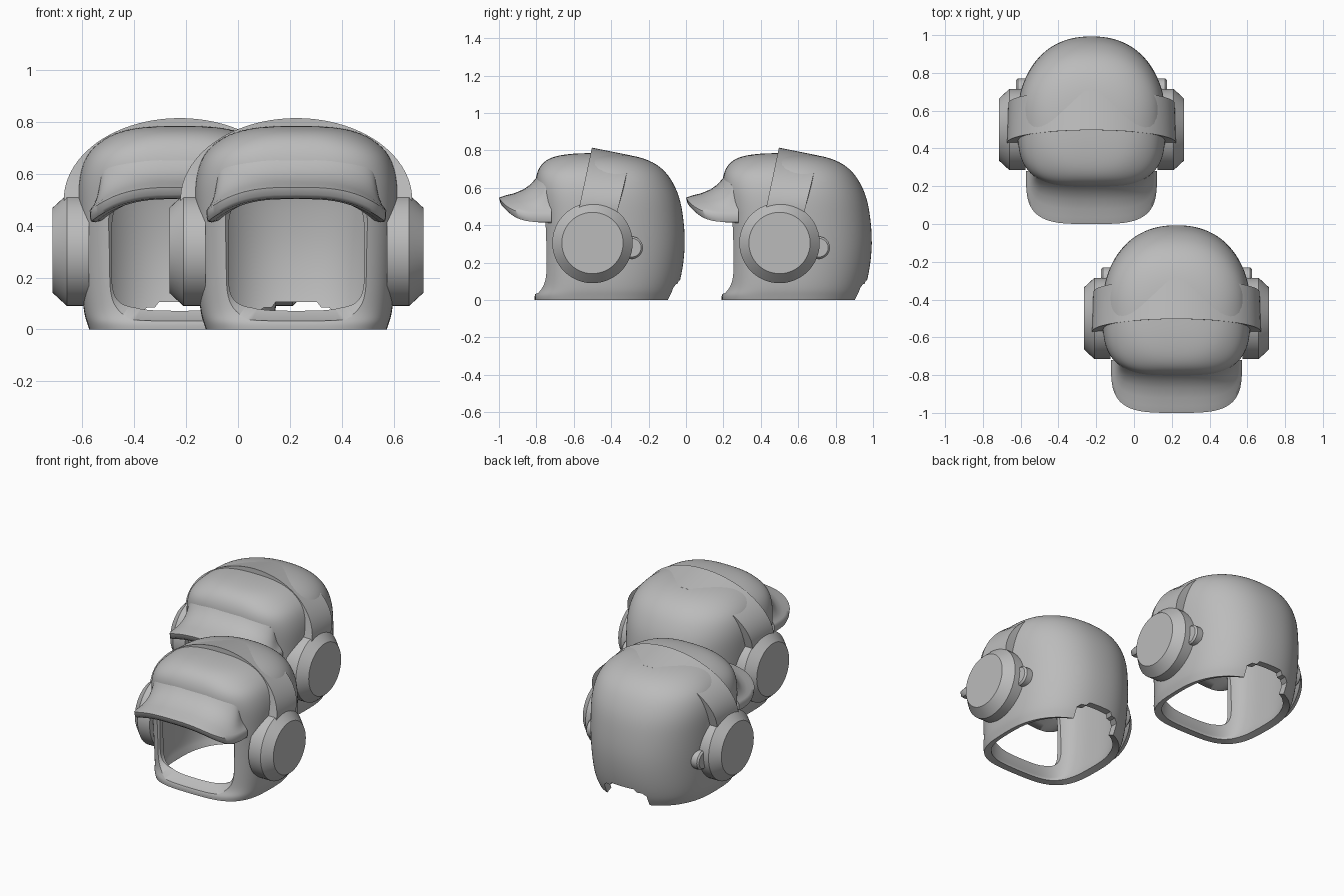
import bpy, bmesh, math

if "Cube" in bpy.data.objects:
    bpy.data.objects.remove(bpy.data.objects["Cube"])

grey = bpy.data.materials.new("plain_grey")
grey.diffuse_color = (0.5, 0.5, 0.5, 1)
grey.use_nodes = True
grey.node_tree.nodes["Principled BSDF"].inputs["Base Color"].default_value = grey.diffuse_color


def spow(v, p):
    return math.copysign(abs(v) ** p, v)


def make(name, rings, closed=True, cap_ends=True):
    """Skin a list of equally long point rings."""
    bm = bmesh.new()
    vs = [[bm.verts.new(p) for p in r] for r in rings]
    n = len(rings[0])
    for a, b in zip(vs, vs[1:]):
        for i in range(n if closed else n - 1):
            j = (i + 1) % n
            bm.faces.new((a[i], a[j], b[j], b[i]))
    if cap_ends:
        bm.faces.new(vs[0])
        bm.faces.new(vs[-1])
    bmesh.ops.recalc_face_normals(bm, faces=bm.faces)
    me = bpy.data.meshes.new(name)
    bm.to_mesh(me)
    bm.free()
    me.materials.append(grey)
    ob = bpy.data.objects.new(name, me)
    bpy.context.collection.objects.link(ob)
    return ob


def activate(ob):
    bpy.ops.object.select_all(action='DESELECT')
    ob.select_set(True)
    bpy.context.view_layer.objects.active = ob


def apply(ob, kind, **props):
    activate(ob)
    m = ob.modifiers.new("m", kind)
    for k, v in props.items():
        setattr(m, k, v)
    bpy.ops.object.modifier_apply(modifier=m.name)


def smooth(ob, angle=35):
    activate(ob)
    bpy.ops.object.shade_smooth_by_angle(angle=math.radians(angle))


# Shell: height, front, back, half width
levels = [(0, -.31, .43, .35), (.03, -.312, .445, .36), (.06, -.286, .458, .37),
          (.15, -.28, .482, .38), (.3, -.28, .5, .387), (.45, -.287, .487, .393),
          (.55, -.3, .468, .395), (.63, -.308, .432, .38), (.69, -.297, .39, .35),
          (.74, -.265, .325, .29), (.77, -.205, .235, .215), (.782, -.12, .14, .13),
          (.785, -.05, .06, .06)]
rings = []
for z, f, b, w in levels:
    c = .05 if z < .7 else (f + b) / 2 + .01
    ring = []
    for i in range(40):
        a = 2 * math.pi * i / 40
        s, co = math.sin(a), math.cos(a)
        e = 2 / 2.25 if s > 0 else 2 / (3.4 if z < .7 else 2.8)
        ring.append((w * spow(co, e), c + (b - c if s > 0 else c - f) * spow(s, e), z))
    rings.append(ring)
shell = make("helmet_shell", rings, cap_ends=False)
bm = bmesh.new()
bm.from_mesh(shell.data)
top = [e for e in bm.edges if e.is_boundary and e.verts[0].co.z > .7]
bmesh.ops.contextual_create(bm, geom=top)
bmesh.ops.poke(bm, faces=[f for f in bm.faces if len(f.verts) > 4])
bmesh.ops.recalc_face_normals(bm, faces=bm.faces)
bm.to_mesh(shell.data)
bm.free()
apply(shell, 'SUBSURF', levels=2)
apply(shell, 'SOLIDIFY', thickness=.042, offset=-1)

# Face opening with a sloped frame
rings = []
for y, g in [(-.45, .07), (-.29, .045), (-.235, 0), (-.05, 0)]:
    ring = []
    for i in range(48):
        a = 2 * math.pi * (i + .5) / 48
        ring.append(((.262 + g) * spow(math.cos(a), .36), y,
                     .295 + (.215 + g) * spow(math.sin(a), .36)))
    rings.append(ring)
face_cutter = make("face_cutter", rings)

# Notch at the lower back edge
outline = [(-.15, -.1), (-.15, .065), (-.125, .085), (-.095, .085), (-.08, .105)]
outline += [(-x, z) for x, z in reversed(outline)]
notch_cutter = make("notch_cutter", [[(x, y, z) for x, z in outline] for y in (.3, .6)])
for cutter in (face_cutter, notch_cutter):
    cutter.hide_render = True
    apply(shell, 'BOOLEAN', operation='DIFFERENCE', object=cutter, solver='EXACT')
    bpy.data.objects.remove(cutter)
smooth(shell)
parts = [shell]

# Brim: section (reach, height) swept around the forehead
section = [(0, .51), (.55, .503), (.9, .506), (.97, .52), (1, .548), (.85, .56), (.67, .57),
           (.45, .592), (.3, .618), (.18, .65), (.08, .69), (0, .69)]
rings = []
for i in range(41):
    a = math.pi * i / 40
    cx, sy = spow(math.cos(a), .55), abs(math.sin(a)) ** .55
    ring = []
    for t, z in section:
        x = cx * (.30 + .047 * t)
        ring.append((x, -.22 - sy * (.04 + .24 * t), z - .09 * abs(cx) ** 3))
    rings.append(ring)
brim = make("brim", rings)
smooth(brim, 50)
parts.append(brim)

# Headband: slanted arch, lower at the rear edge
rings = []
for i in range(49):
    a = -.16 + (math.pi + .32) * i / 48
    co, s = math.cos(a), math.sin(a)
    ring = []
    for half, rise, y in [(.447, .315, -.07), (.44, .273, .14), (.37, .23, .14), (.37, .23, -.07)]:
        ring.append((half * co, y + .067 * s, .5 + rise * s))
    rings.append(ring)
band = make("headband", rings)
smooth(band)
parts.append(band)


# Ear cups and small side knobs
def turned(name, side, y, z, profile, n):
    ob = make(name, [[(side * x, y + r * math.cos(2 * math.pi * i / n),
                       z + r * math.sin(2 * math.pi * i / n)) for i in range(n)]
                     for x, r in profile])
    smooth(ob, 30)
    parts.append(ob)


for side, tag in ((1, "right"), (-1, "left")):
    turned(tag + "_ear_cup", side, 0, .305,
           [(.35, .215), (.435, .215), (.488, .166), (.49, .164)], 48)
    turned(tag + "_knob", side, .21, .28, [(.35, .06), (.39, .06), (.4, .05)], 24)

# Two identical helmets, one ahead of the other
for ob in parts:
    twin = ob.copy()
    twin.name = "rear_" + ob.name
    bpy.context.collection.objects.link(twin)
    twin.location = (-.225, .5, 0)
    ob.name = "front_" + ob.name
    ob.location = (.225, -.5, 0)
